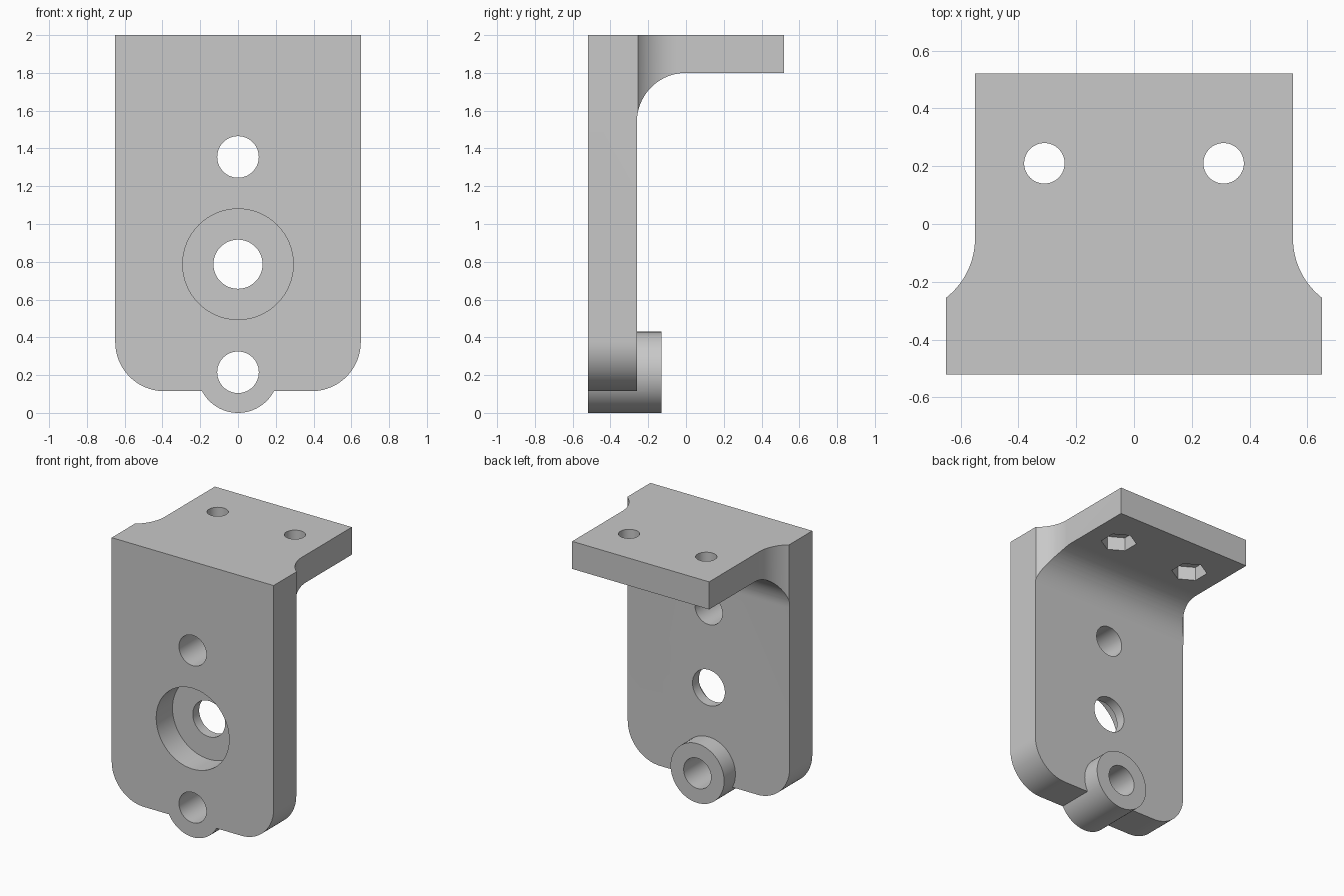
import bpy
import bmesh
from math import sin, cos, pi, radians
from mathutils import Vector

cube = bpy.data.objects.get("Cube")
if cube:
    bpy.data.objects.remove(cube, do_unlink=True)

WALL_FRONT, WALL_BACK = -0.52, -0.26
HALF_WIDTH, FILLET = 0.65, 0.26

grey = bpy.data.materials.new("light grey")
grey.use_nodes = True
colour = (0.58, 0.58, 0.58, 1)
grey.diffuse_color = colour
grey.node_tree.nodes["Principled BSDF"].inputs["Base Color"].default_value = colour


def arc(cx, cy, r, start, end, steps=24):
    angles = [radians(start + (end - start) * i / steps) for i in range(steps + 1)]
    return [(cx + r * cos(a), cy + r * sin(a)) for a in angles]


def prism(name, outline, axis, low, high):
    """Extrude a 2D outline along the x, y or z axis."""
    place = {"x": lambda u, v: (low, u, v),
             "y": lambda u, v: (u, low, v),
             "z": lambda u, v: (u, v, low)}[axis]
    bm = bmesh.new()
    face = bm.faces.new([bm.verts.new(place(u, v)) for u, v in outline])
    extruded = bmesh.ops.extrude_face_region(bm, geom=[face])["geom"]
    shift = Vector([high - low if a == axis else 0 for a in "xyz"])
    bmesh.ops.translate(bm, vec=shift,
                        verts=[g for g in extruded if isinstance(g, bmesh.types.BMVert)])
    bmesh.ops.recalc_face_normals(bm, faces=bm.faces)
    mesh = bpy.data.meshes.new(name)
    bm.to_mesh(mesh)
    bm.free()
    mesh.materials.append(grey)
    obj = bpy.data.objects.new(name, mesh)
    bpy.context.collection.objects.link(obj)
    return obj


def rod(name, u, v, r, axis, low, high, sides=64):
    turn = 90 if sides == 6 else 0
    return prism(name, arc(u, v, r, turn, turn + 360, sides)[:-1], axis, low, high)


def combine(target, tool, operation):
    bpy.context.view_layer.objects.active = target
    mod = target.modifiers.new(operation.lower(), "BOOLEAN")
    mod.operation, mod.solver, mod.object = operation, "EXACT", tool
    bpy.ops.object.modifier_apply(modifier=mod.name)
    bpy.data.objects.remove(tool, do_unlink=True)


# Upright wall and top shelf joined by a concave fillet
profile = [(WALL_FRONT, 0.115), (WALL_FRONT, 2), (0.52, 2), (0.52, 1.8)]
profile += arc(0, 1.54, FILLET, 90, 180) + [(WALL_BACK, 0.115)]
bracket = prism("bracket", profile, "x", -HALF_WIDTH, HALF_WIDTH)

# Rounded lower corners
bm = bmesh.new()
bm.from_mesh(bracket.data)
corners = [e for e in bm.edges if all(v.co.z < 0.2 for v in e.verts)
           and abs(e.verts[0].co.x - e.verts[1].co.x) < 0.01]
bmesh.ops.bevel(bm, geom=corners, offset=FILLET, segments=20, profile=0.5,
                affect="EDGES")
bm.to_mesh(bracket.data)
bm.free()

# Narrowed shelf with curved shoulders
for side in (-1, 1):
    notch = [(0.9, 0.6), (0.55, 0.6)] + arc(0.81, -0.05, FILLET, 180, 234)
    notch.append((0.9, WALL_BACK))
    combine(bracket, prism("shoulder_cutter", [(side * x, y) for x, y in notch],
                           "z", 1.5, 2.1), "DIFFERENCE")

# Boss at the bottom of the wall
combine(bracket, rod("boss", 0, 0.215, 0.215, "y", WALL_FRONT, -0.13), "UNION")

# Wall holes and the front counterbore
for z, r in ((0.215, 0.11), (0.787, 0.13), (1.355, 0.11)):
    combine(bracket, rod("hole_cutter", 0, z, r, "y", -0.7, 0), "DIFFERENCE")
combine(bracket, rod("counterbore_cutter", 0, 0.787, 0.293, "y", -0.7, -0.333),
        "DIFFERENCE")

# Shelf holes with hexagonal pockets underneath
for x in (-0.31, 0.31):
    combine(bracket, rod("screw_cutter", x, 0.21, 0.07, "z", 1.7, 2.1), "DIFFERENCE")
    combine(bracket, rod("pocket_cutter", x, 0.21, 0.12, "z", 1.7, 1.9, 6),
            "DIFFERENCE")

# Smooth curved faces, crisp edges
bpy.ops.object.select_all(action="DESELECT")
bracket.select_set(True)
bpy.context.view_layer.objects.active = bracket
bpy.ops.object.shade_smooth_by_angle(angle=pi / 7)
